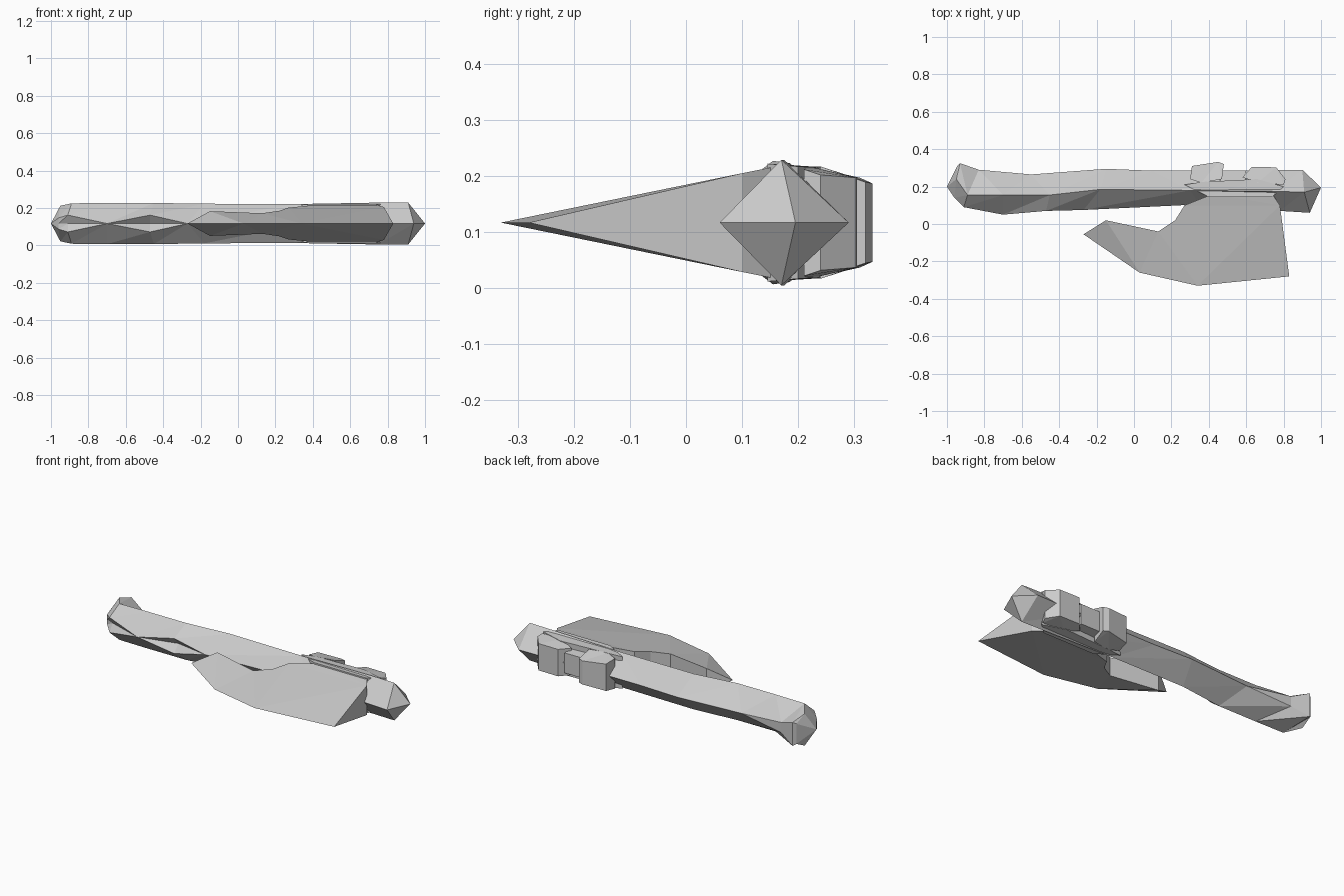
import bpy, bmesh

MID = 0.117  # height of the symmetry plane

if "Cube" in bpy.data.objects:
    bpy.data.objects.remove(bpy.data.objects["Cube"], do_unlink=True)

grey = bpy.data.materials.new("plain_grey")
grey.use_nodes = True
grey.diffuse_color = (0.6, 0.6, 0.6, 1)
grey.node_tree.nodes["Principled BSDF"].inputs["Base Color"].default_value = (0.6, 0.6, 0.6, 1)


def finish(name, bm):
    bmesh.ops.remove_doubles(bm, verts=bm.verts, dist=0.001)
    bmesh.ops.dissolve_degenerate(bm, edges=bm.edges, dist=0.001)
    bmesh.ops.recalc_face_normals(bm, faces=bm.faces)
    mesh = bpy.data.meshes.new(name)
    bm.to_mesh(mesh)
    bm.free()
    mesh.materials.append(grey)
    bpy.context.collection.objects.link(bpy.data.objects.new(name, mesh))


def prism(name, outline):
    """Solid mirrored about the middle plane; outline holds x, y, half height."""
    bm = bmesh.new()
    up = [bm.verts.new((x, y, MID + h)) for x, y, h in outline]
    low = [bm.verts.new((x, y, MID - h)) for x, y, h in outline]
    bm.faces.new(up)
    bm.faces.new(low[::-1])
    for i in range(len(up)):
        j = (i + 1) % len(up)
        bm.faces.new((up[i], low[i], low[j], up[j]))
    bmesh.ops.triangulate(bm, faces=[f for f in bm.faces if len(f.verts) > 4])
    finish(name, bm)


# Handle: ridge x, y, height; back x, y, half width; front x, y, half width, groove depth
stations = [
    ((-0.95, 0.24, 0.095), (-0.945, 0.31, 0.06), (-0.96, 0.14, 0.03, 0)),
    ((-0.89, 0.155, 0.108), (-0.93, 0.325, 0.07), (-0.91, 0.09, 0.045, 0.03)),
    ((-0.7, 0.155, 0.11), (-0.83, 0.29, 0.03), (-0.7, 0.05, 0, 0)),
    ((-0.45, 0.155, 0.11), (-0.55, 0.265, 0), (-0.47, 0.07, 0.045, 0.04)),
    ((-0.18, 0.185, 0.106), (-0.15, 0.295, 0), (-0.27, 0.075, 0, 0)),
    ((0.3, 0.18, 0.104), (0.1, 0.285, 0), (0.35, 0.105, 0, 0)),
    ((0.75, 0.175, 0.112), (0.6, 0.285, 0), (0.78, 0.07, 0, 0)),
    ((0.91, 0.17, 0.112), (0.9, 0.29, 0), (0.94, 0.06, 0, 0)),
]
bm = bmesh.new()
rings = []
for (rx, ry, rh), (bx, by, bh), (fx, fy, fh, groove) in stations:
    points = [(rx, ry, rh), (bx, by, bh), (bx, by, -bh), (rx, ry, -rh),
              (fx, fy, -fh), (fx, fy + groove, 0), (fx, fy, fh)]
    rings.append([bm.verts.new((x, y, MID + z)) for x, y, z in points])
for a, b in zip(rings, rings[1:]):
    for i in range(len(a)):
        j = (i + 1) % len(a)
        bm.faces.new((a[i], a[j], b[j]))
        bm.faces.new((a[i], b[j], b[i]))
# Pointed ends
for ring, tip in ((rings[0], (-1, 0.2, MID)), (rings[-1], (1, 0.195, MID))):
    apex = bm.verts.new(tip)
    for i in range(len(ring)):
        bm.faces.new((ring[i], ring[(i + 1) % len(ring)], apex))
finish("handle", bm)

# Blade: sharp cutting edge and a thick shoulder on both sides
edge = [(-0.27, -0.055), (0.03, -0.26), (0.34, -0.33), (0.83, -0.28)]
shoulder = [(-0.15, 0.02, 0.066), (0.13, -0.04, 0.055), (0.22, 0.02, 0.068),
            (0.27, 0.1, 0.085), (0.42, 0.16, 0.1), (0.74, 0.16, 0.1), (0.78, 0.1, 0.088)]
bm = bmesh.new()
cut = [bm.verts.new((x, y, MID)) for x, y in edge]
sides = [[bm.verts.new((x, y, MID + s * h)) for x, y, h in shoulder] for s in (1, -1)]
for t in sides:
    for tri in ((cut[0], cut[1], t[0]), (cut[1], t[1], t[0]), (cut[1], cut[2], t[1]),
                (cut[2], t[2], t[1]), (cut[2], t[3], t[2]), (cut[2], t[6], t[3]),
                (cut[2], cut[3], t[6]), (t[3], t[6], t[4]), (t[4], t[6], t[5])):
        bm.faces.new(tri)
up, low = sides
for i in range(len(up) - 1):
    bm.faces.new((up[i], up[i + 1], low[i + 1], low[i]))
bm.faces.new((cut[0], up[0], low[0]))
bm.faces.new((cut[3], up[-1], low[-1]))
finish("blade", bm)

# Collar strapped around the handle, above and below
prism("collar", [(0.27, 0.21, 0.095), (0.4, 0.145, 0.105), (0.74, 0.145, 0.105),
                 (0.8, 0.2, 0.1), (0.66, 0.24, 0.098), (0.36, 0.225, 0.1)])

# Knobs on the back, with a small link between them
prism("inner_knob", [(0.3, 0.24, 0.09), (0.36, 0.22, 0.1), (0.47, 0.24, 0.1),
                     (0.48, 0.32, 0.072), (0.45, 0.332, 0.07), (0.31, 0.31, 0.08)])
prism("outer_knob", [(0.58, 0.25, 0.08), (0.66, 0.22, 0.1), (0.8, 0.21, 0.095),
                     (0.81, 0.24, 0.085), (0.76, 0.303, 0.08), (0.63, 0.305, 0.08)])
prism("knob_link", [(0.46, 0.22, 0.07), (0.6, 0.22, 0.07), (0.6, 0.285, 0.06), (0.46, 0.285, 0.06)])
